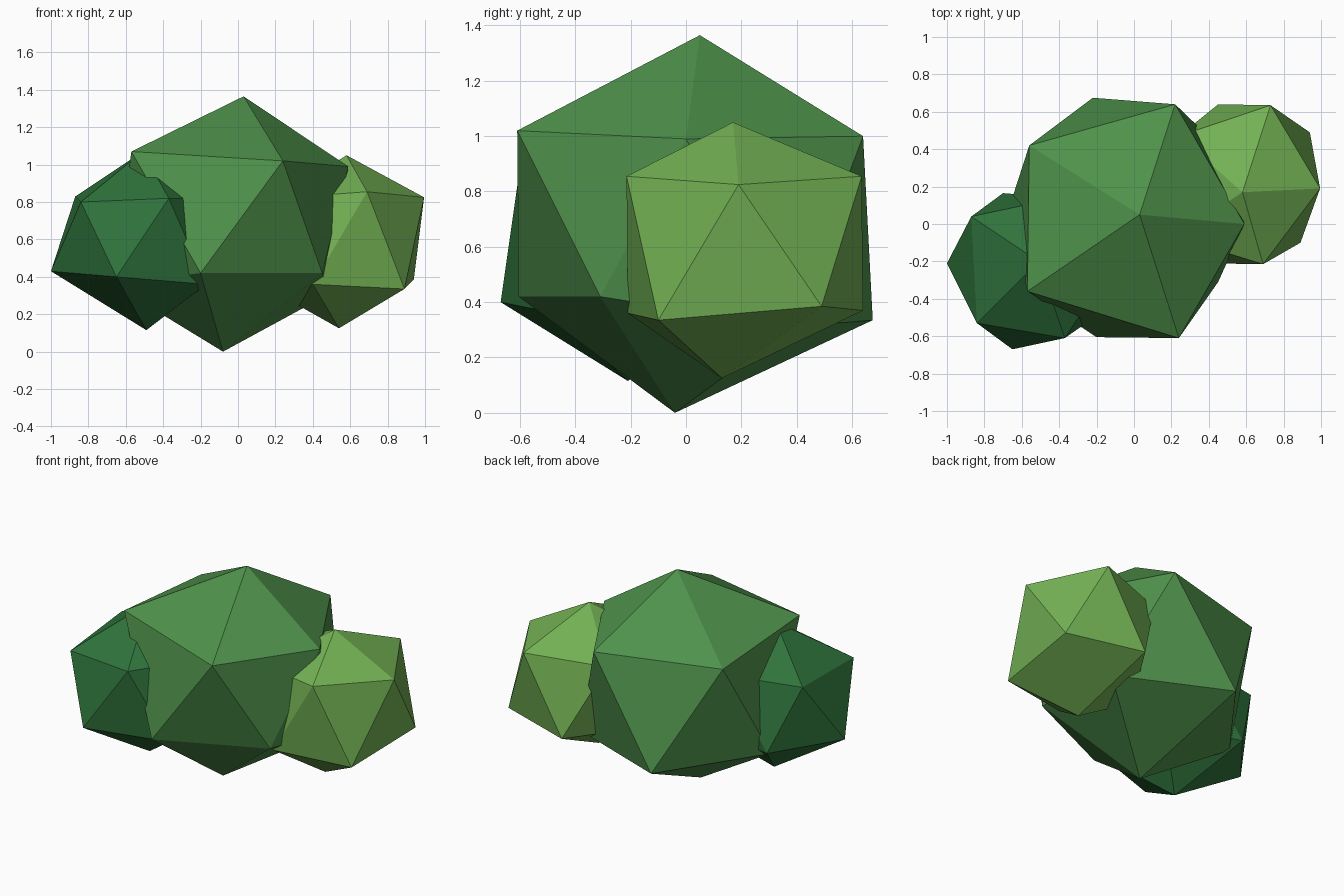
import bpy, bmesh


def material(name, rgb):
    m = bpy.data.materials.new(name)
    m.diffuse_color = (*rgb, 1.0)
    return m


def leaf_clump(name, mat, top, upper, lower, bottom):
    """Uneven 20-sided clump: two tips and two staggered rings of five corners."""
    bm = bmesh.new()
    corners = [bm.verts.new(p) for p in (top, *upper, *lower, bottom)]
    bmesh.ops.convex_hull(bm, input=corners)
    bmesh.ops.recalc_face_normals(bm, faces=bm.faces)
    mesh = bpy.data.meshes.new(name)
    bm.to_mesh(mesh)
    bm.free()
    mesh.materials.append(mat)
    obj = bpy.data.objects.new(name, mesh)
    bpy.context.collection.objects.link(obj)
    return obj


mid_green = material("mid_green", (0.077, 0.285, 0.070))
dark_green = material("dark_green", (0.029, 0.175, 0.045))
light_green = material("light_green", (0.170, 0.440, 0.088))

# Large middle clump
leaf_clump("middle_clump", mid_green, (0.03, 0.05, 1.365),
           [(0.59, 0.00, 0.99), (0.22, 0.64, 1.00), (-0.56, 0.42, 1.01),
            (-0.57, -0.36, 1.07), (0.24, -0.61, 1.02)],
           [(0.45, -0.31, 0.42), (0.49, 0.38, 0.31), (-0.22, 0.675, 0.335),
            (-0.67, 0.08, 0.36), (-0.20, -0.605, 0.42)],
           (-0.08, -0.04, 0.0))

# Dark clump at the left
leaf_clump("left_clump", dark_green, (-0.51, -0.20, 1.07),
           [(-0.10, -0.20, 0.82), (-0.40, 0.14, 0.82), (-0.87, 0.04, 0.83),
            (-0.84, -0.53, 0.80), (-0.37, -0.61, 0.82)],
           [(-0.17, -0.47, 0.36), (-0.20, 0.04, 0.38), (-0.70, 0.165, 0.40),
            (-1.00, -0.21, 0.43), (-0.65, -0.67, 0.40)],
           (-0.49, -0.21, 0.115))

# Light clump at the right
leaf_clump("right_clump", light_green, (0.58, 0.17, 1.05),
           [(0.995, 0.19, 0.825), (0.73, 0.635, 0.855), (0.24, 0.47, 0.83),
            (0.22, -0.07, 0.82), (0.69, -0.215, 0.855)],
           [(0.89, -0.10, 0.335), (0.94, 0.49, 0.385), (0.45, 0.64, 0.37),
            (0.14, 0.15, 0.35), (0.40, -0.21, 0.36)],
           (0.54, 0.13, 0.125))
